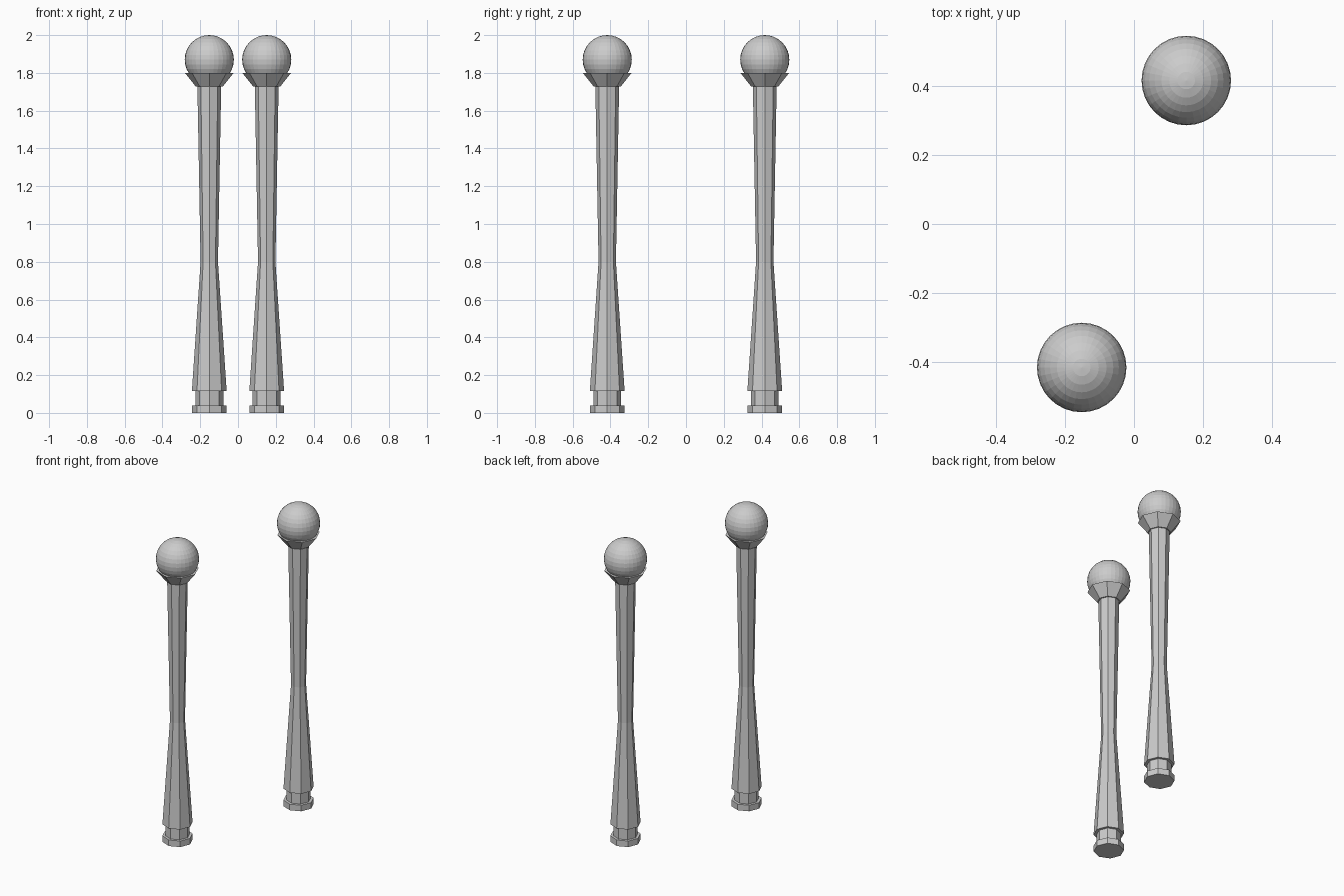
import bpy, bmesh, math

if "Cube" in bpy.data.objects:
    bpy.data.objects.remove(bpy.data.objects["Cube"])

SIDES = 8


def lathe(name, profile, loc):
    """Octagonal turned part from (radius, z) points, capped at both ends."""
    bm = bmesh.new()
    rings = []
    for r, z in profile:
        rings.append([bm.verts.new((r * math.cos(2 * math.pi * i / SIDES),
                                    r * math.sin(2 * math.pi * i / SIDES), z))
                      for i in range(SIDES)])
    for a, b in zip(rings, rings[1:]):
        for i in range(SIDES):
            j = (i + 1) % SIDES
            bm.faces.new((a[i], a[j], b[j], b[i]))
    bm.faces.new(rings[0][::-1])
    bm.faces.new(rings[-1])
    mesh = bpy.data.meshes.new(name)
    bm.to_mesh(mesh)
    bm.free()
    obj = bpy.data.objects.new(name, mesh)
    obj.location = loc
    bpy.context.collection.objects.link(obj)
    return obj


def post(label, x, y):
    loc = (x, y, 0)
    # stepped foot with narrow neck, waisted shaft
    lathe(label + "_foot_and_shaft",
          [(0.092, 0), (0.092, 0.04), (0.074, 0.04), (0.074, 0.116),
           (0.092, 0.116), (0.046, 0.80), (0.063, 1.73)], loc)
    # flared collar holding the ball
    lathe(label + "_collar", [(0.071, 1.727), (0.129, 1.80)], loc)
    # ball finial
    bpy.ops.mesh.primitive_uv_sphere_add(segments=32, ring_count=16, radius=0.13,
                                         location=(x, y, 1.87))
    bpy.context.object.name = label + "_ball"


post("front_post", -0.152, -0.417)
post("back_post", 0.152, 0.417)
